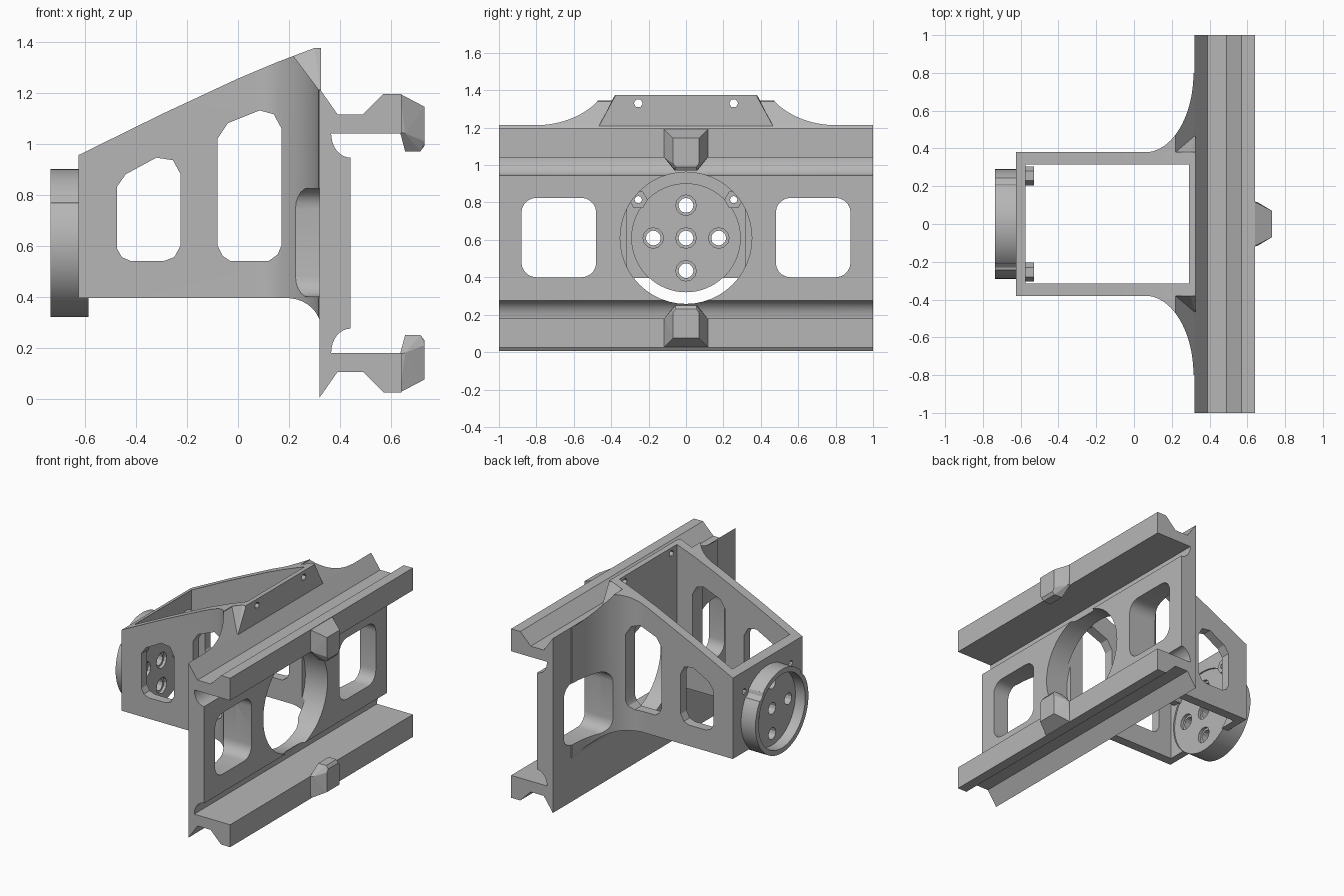
import bpy, bmesh, math
from mathutils import Vector

if "Cube" in bpy.data.objects:
    bpy.data.objects.remove(bpy.data.objects["Cube"])

grey = bpy.data.materials.new("light_grey")
grey.use_nodes = True
COLOUR = (0.47, 0.47, 0.47, 1)
grey.diffuse_color = COLOUR
grey.node_tree.nodes["Principled BSDF"].inputs["Base Color"].default_value = COLOUR

MID = 0.61  # height of the rail and socket axis


def finish(name, bm):
    bmesh.ops.recalc_face_normals(bm, faces=bm.faces)
    mesh = bpy.data.meshes.new(name)
    bm.to_mesh(mesh)
    bm.free()
    ob = bpy.data.objects.new(name, mesh)
    ob.data.materials.append(grey)
    bpy.context.collection.objects.link(ob)
    return ob


def prism(name, points, axis, start, end):
    """Extrude a 2D outline along x, y or z."""
    place = {"x": lambda p, d: (d, p[0], p[1]),
             "y": lambda p, d: (p[0], d, p[1]),
             "z": lambda p, d: (p[0], p[1], d)}[axis]
    bm = bmesh.new()
    face = bm.faces.new([bm.verts.new(place(p, start)) for p in points])
    side = bmesh.ops.extrude_face_region(bm, geom=[face])["geom"]
    shift = Vector(place((0, 0), end - start))
    bmesh.ops.translate(bm, vec=shift, verts=[v for v in side if isinstance(v, bmesh.types.BMVert)])
    return finish(name, bm)


def hull(name, points):
    bm = bmesh.new()
    for p in points:
        bm.verts.new(p)
    out = bmesh.ops.convex_hull(bm, input=bm.verts)
    bmesh.ops.delete(bm, geom=out["geom_interior"], context="VERTS")
    bmesh.ops.dissolve_limit(bm, angle_limit=0.01, verts=bm.verts, edges=bm.edges)
    return finish(name, bm)


def arc(cx, cy, rx, ry, a, b, n):
    """Points on an ellipse from angle a to angle b in degrees."""
    angles = [math.radians(a + (b - a) * i / n) for i in range(n + 1)]
    return [(cx + rx * math.cos(t), cy + ry * math.sin(t)) for t in angles]


def rod(name, y, z, r, start, end, n=12):
    return prism(name, arc(y, z, r, r, 0, 360, n)[:-1], "x", start, end)


def box_outline(x0, x1, y0, y1):
    return [(x0, y0), (x1, y0), (x1, y1), (x0, y1)]


def boolean(ob, tools, operation="DIFFERENCE"):
    for tool in tools:
        mod = ob.modifiers.new("cut", "BOOLEAN")
        mod.operation, mod.object, mod.solver = operation, tool, "EXACT"
        with bpy.context.temp_override(object=ob, active_object=ob):
            bpy.ops.object.modifier_apply(modifier=mod.name)


cutters = []


def cutter(ob):
    ob.hide_render = True
    cutters.append(ob)
    return ob


# Rail plate: half profile mirrored about the rail axis
half = [(0.32, 0.005), (0.39, 0.105), (0.49, 0.105), (0.57, 0.025), (0.64, 0.025), (0.64, 0.18)]
half += arc(0.44, 0.18, 0.075, 0.095, 180, 90, 8)
profile = half + [(x, 2 * MID - z) for x, z in reversed(half)]
plate = prism("rail_plate", profile, "y", -1, 1)

# Housing: flared plan trimmed by its side profile
flank = [(-0.625, 0.38)] + arc(0.06, 0.8, 0.255, 0.42, -90, 0, 20) + [(0.325, 0.8)]
plan = flank + [(x, -y) for x, y in reversed(flank)]
housing = prism("housing", plan, "z", 0.1, 1.6)
side = [(-0.625, 0.395)] + arc(0.19, 0.275, 0.135, 0.12, 90, 0, 10)
side += [(0.325, 1.375), (0.3, 1.375), (0.15, 1.318), (0, 1.255), (-0.3, 1.115), (-0.625, 0.955)]
boolean(housing, [cutter(prism("side_trim", side, "y", -1.2, 1.2))], "INTERSECT")
slope = [(0.22, 1.34), (0.325, 1.2), (0.5, 1.2), (0.5, 1.6), (0.22, 1.6)]
boolean(housing, [cutter(prism("flare_trim", slope, "y", min(s * 0.38, s), max(s * 0.38, s)))
                  for s in (-1, 1)])
boolean(housing, [cutter(prism("cavity", box_outline(-0.575, 0.29, -0.315, 0.315), "z", 0, 2))])

# Windows through the housing sides
small_window = [(-0.475, 0.59), (-0.455, 0.555), (-0.42, 0.54), (-0.29, 0.54), (-0.25, 0.555),
                (-0.225, 0.6), (-0.225, 0.88), (-0.255, 0.935), (-0.32, 0.945), (-0.44, 0.88),
                (-0.475, 0.83)]
tall_window = [(-0.08, 0.6), (-0.06, 0.56), (-0.03, 0.54), (0.12, 0.54), (0.155, 0.565),
               (0.17, 0.6), (0.17, 1.06), (0.14, 1.115), (0.085, 1.13), (-0.04, 1.08),
               (-0.08, 1.02)]
boolean(housing, [cutter(prism("side_window", w, "y", -0.6, 0.6))
                  for w in (small_window, tall_window)])

# Rounded windows and round opening through the plate and flares
openings = [cutter(rod("round_opening", 0, MID, 0.352, 0.27, 0.6, 48))]
for s in (-1, 1):
    outline = []
    for cy, cz, a in ((0.8, 0.745, 0), (0.56, 0.745, 90), (0.56, 0.48, 180), (0.8, 0.48, 270)):
        outline += arc(cy, cz, 0.08, 0.08, a, a + 90, 5)
    openings.append(cutter(prism("plate_window", [(s * y, z) for y, z in outline], "x", 0.1, 0.6)))
boolean(plate, openings)
boolean(housing, openings)

# Round end socket with a shallow recess
socket = rod("end_socket", 0, MID, 0.29, -0.735, -0.585, 64)
boolean(socket, [cutter(rod("socket_recess", 0, MID, 0.255, -0.8, -0.66, 64))])
boolean(housing, [cutter(rod("inner_pocket", 0, MID, 0.29, -0.585, -0.5, 64))])

# Fixing bosses in the upper corners of the end wall
bosses = [rod("corner_boss", s * 0.255, 0.815, 0.05, -0.59, -0.53, 6) for s in (-1, 1)]

# Bolt holes, counterbores and screw holes
holes = []
for y, z in ((0, 0), (0.175, 0), (-0.175, 0), (0, 0.175), (0, -0.175)):
    holes.append(cutter(rod("bolt_hole", y, MID + z, 0.04, -0.9, -0.4)))
    holes.append(cutter(rod("counterbore", y, MID + z, 0.055, -0.605, -0.4)))
screws = [cutter(rod("screw_hole", s * 0.255, 0.815, 0.02, -0.9, -0.4, 8)) for s in (-1, 1)]
notches = [cutter(rod("screw_notch", s * 0.255, 0.815, 0.05, -0.9, -0.625)) for s in (-1, 1)]
boolean(socket, holes + screws + notches)
boolean(housing, holes + screws)
for boss in bosses:
    boolean(boss, screws)
boolean(housing, [cutter(rod("top_hole", s * 0.255, 1.33, 0.024, 0.2, 0.4, 6)) for s in (-1, 1)])

# Corner gussets beside the raised back wall
gussets = [hull("corner_gusset", [(0.325, s * 0.375, 1.375), (0.3, s * 0.38, 1.375),
                                 (0.22, s * 0.38, 1.34), (0.325, s * 0.47, 1.2),
                                 (0.325, s * 0.375, 1.2), (0.22, s * 0.38, 1.25)])
           for s in (-1, 1)]

# Hooked lugs at the middle of both rails
lugs = []
for name, flip in (("upper_lug", 1), ("lower_lug", -1)):
    pts = []
    for s in (-1, 1):
        for x, y, z in ((0.635, 0.12, 0.585), (0.635, 0.12, 0.435), (0.73, 0.07, 0.535),
                        (0.73, 0.07, 0.4), (0.73, 0.055, 0.38), (0.715, 0.055, 0.36),
                        (0.655, 0.06, 0.36), (0.655, 0.115, 0.43)):
            pts.append((x, s * y, MID + flip * z))
    lugs.append(hull(name, pts))

for ob in cutters:
    bpy.data.objects.remove(ob)

# Smooth the round walls and keep the edges crisp
for ob in [plate, housing, socket]:
    bpy.ops.object.select_all(action="DESELECT")
    ob.select_set(True)
    bpy.context.view_layer.objects.active = ob
    bpy.ops.object.shade_smooth_by_angle(angle=math.radians(25))
